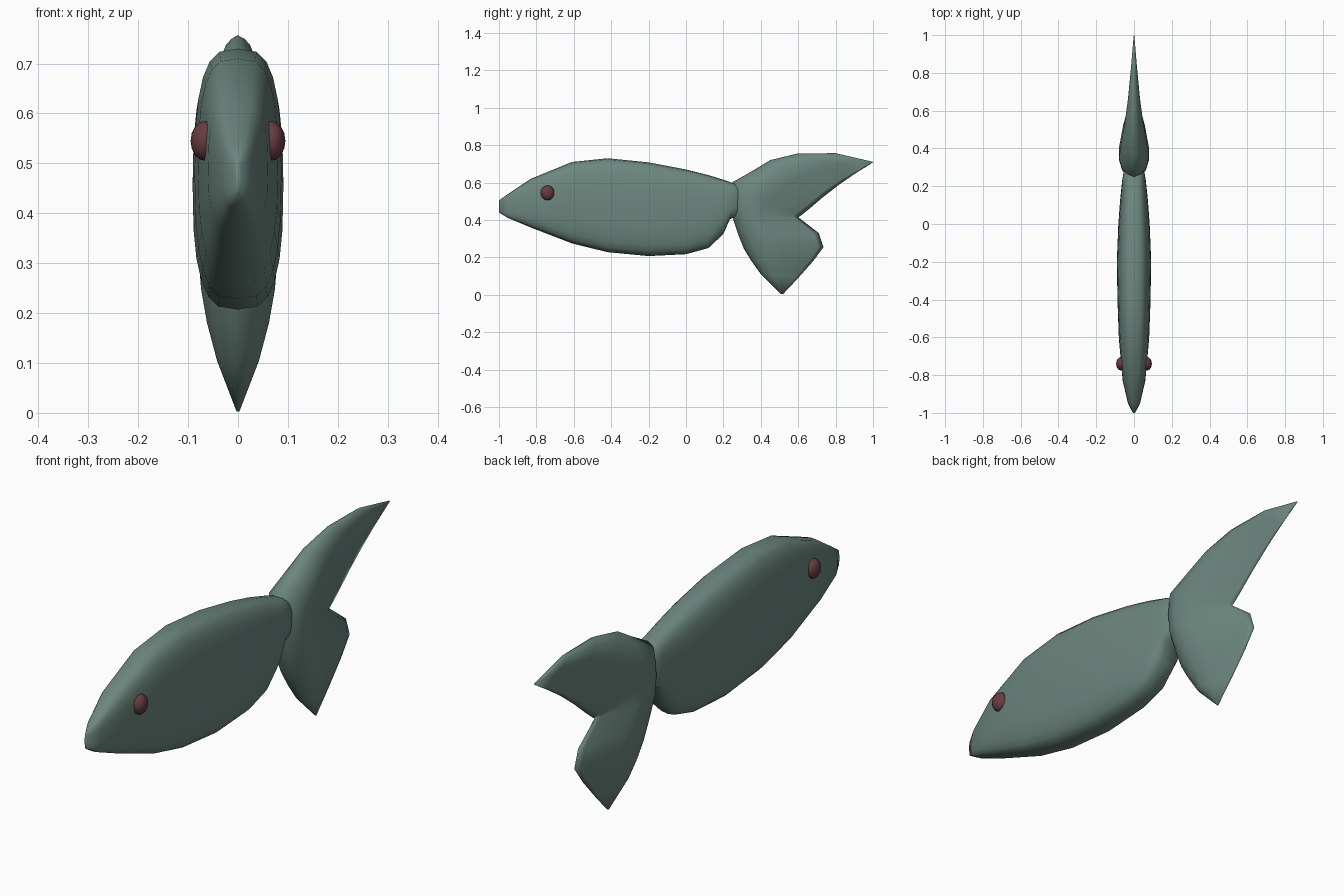
import bpy, bmesh, math
from mathutils import Vector

if "Cube" in bpy.data.objects:
    bpy.data.objects.remove(bpy.data.objects["Cube"])


def material(name, rgb):
    m = bpy.data.materials.new(name)
    m.diffuse_color = (*rgb, 1)
    m.use_nodes = True
    m.node_tree.nodes["Principled BSDF"].inputs["Base Color"].default_value = m.diffuse_color
    return m


skin = material("grey green", (0.15, 0.24, 0.21))
dark_red = material("dark red", (0.14, 0.045, 0.052))


def loft(name, rings, mat):
    """Skin a list of equal-length point rings and cap both ends."""
    bm = bmesh.new()
    vs = [[bm.verts.new(p) for p in r] for r in rings]
    n = len(vs[0])
    for a, b in zip(vs, vs[1:]):
        for i in range(n):
            j = (i + 1) % n
            bm.faces.new((a[i], a[j], b[j], b[i]))
    bm.faces.new(vs[0])
    bm.faces.new(vs[-1])
    bmesh.ops.remove_doubles(bm, verts=bm.verts, dist=0.0005)
    bmesh.ops.recalc_face_normals(bm, faces=bm.faces)
    me = bpy.data.meshes.new(name)
    bm.to_mesh(me)
    bm.free()
    ob = bpy.data.objects.new(name, me)
    bpy.context.collection.objects.link(ob)
    me.materials.append(mat)
    for p in me.polygons:
        p.use_smooth = True
    return ob


def spow(v, e):
    return math.copysign(abs(v) ** e, v)


# Body: rounded-box sections along y (y, bottom z, top z, half width)
BODY = [(-1.0, .44, .505, .006), (-.95, .41, .54, .032), (-.83, .36, .62, .06),
        (-.61, .275, .71, .080), (-.42, .228, .73, .087), (-.2, .207, .708, .091),
        (0, .217, .67, .083), (.12, .25, .64, .074), (.2, .325, .615, .066),
        (.235, .405, .603, .062), (.33, .44, .57, .045)]
N = 24
rings = []
for y, z0, z1, w in BODY:
    ring = []
    for i in range(N):
        t = 2 * math.pi * i / N
        ring.append((w * spow(math.cos(t), .62),
                     y, (z0 + z1) / 2 + (z1 - z0) / 2 * spow(math.sin(t), .75)))
    rings.append(ring)
loft("body", rings, skin)

# Tail fin: teardrop sections fanned from the lower tip to the upper tip
# (leading y, z, trailing y, z, half width)
TAIL = [(.508, .003, .518, .003, .003), (.40, .11, .60, .09, .042),
        (.35, .18, .68, .18, .062), (.31, .245, .735, .255, .074),
        (.28, .32, .71, .33, .080), (.25, .41, .60, .415, .080),
        (.24, .50, .60, .415, .080), (.25, .603, .61, .42, .079),
        (.36, .665, .66, .46, .066), (.45, .72, .73, .52, .050),
        (.60, .756, .82, .59, .032), (.80, .757, .90, .645, .016),
        (.995, .712, 1.0, .708, .002)]
HALF = [(0, 0), (.04, .42), (.12, .78), (.28, 1), (.48, .8), (.72, .45), (.93, .14), (1, 0)]
SECTION = HALF + [(s, -h) for s, h in HALF[-2:0:-1]]
rings = []
for ly, lz, ty, tz, w in TAIL:
    a, b = Vector((0, ly, lz)), Vector((0, ty, tz))
    rings.append([a.lerp(b, s) + Vector((w * h, 0, 0)) for s, h in SECTION])
loft("tail_fin", rings, skin)

# Eyes
for side, sx in (("left", 1), ("right", -1)):
    bpy.ops.mesh.primitive_uv_sphere_add(segments=12, ring_count=8, radius=1,
                                         location=(sx * .066, -.74, .545))
    eye = bpy.context.object
    eye.name = side + "_eye"
    eye.scale = (.029, .037, .04)
    eye.data.materials.append(dark_red)
    bpy.ops.object.shade_smooth()
